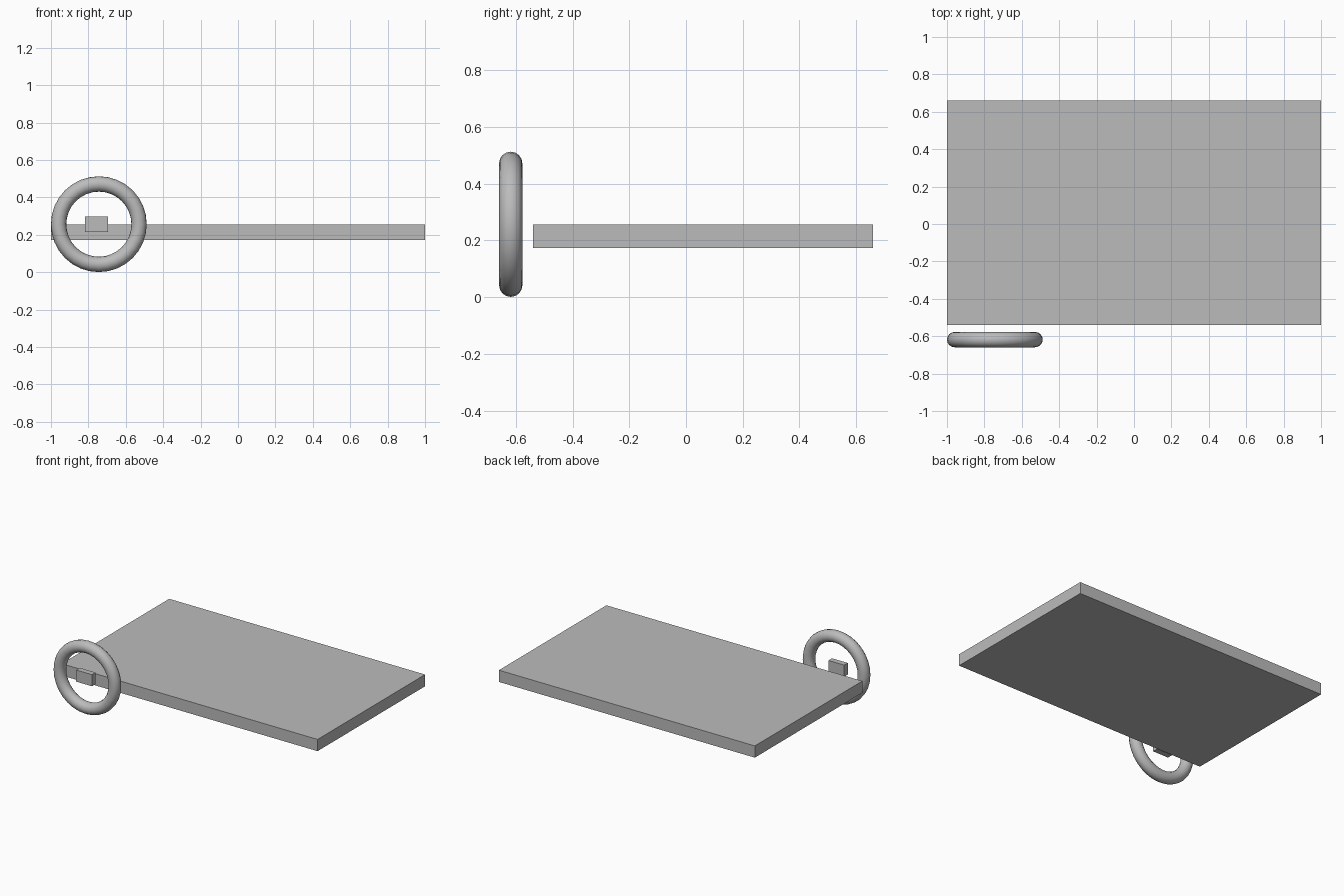
import bpy
import math

cube = bpy.data.objects.get("Cube")
if cube:
    bpy.data.objects.remove(cube, do_unlink=True)

# Single plain grey
grey = bpy.data.materials.new("plain grey")
grey.use_nodes = True
colour = (0.5, 0.5, 0.5, 1)
grey.diffuse_color = colour
grey.node_tree.nodes["Principled BSDF"].inputs["Base Color"].default_value = colour

RING_X, RING_Y, RING_Z = -0.744, -0.618, 0.257


def box(name, centre, size):
    bpy.ops.mesh.primitive_cube_add(size=1, location=centre)
    obj = bpy.context.object
    obj.name = name
    obj.scale = size
    bpy.ops.object.transform_apply(location=False, rotation=False, scale=True)
    obj.data.materials.append(grey)
    return obj


# Flat board
box("board", (0, 0.06, 0.214), (2, 1.2, 0.083))

# Small block floating in the middle of the ring
box("hub_block", (-0.756, RING_Y, 0.256), (0.123, 0.04, 0.082))

# Upright ring in front of the board
bpy.ops.mesh.primitive_torus_add(
    location=(RING_X, RING_Y, RING_Z), rotation=(math.pi / 2, 0, 0),
    major_radius=0.215, minor_radius=0.041, major_segments=32, minor_segments=16)
ring = bpy.context.object
ring.name = "ring"
ring.data.materials.append(grey)
bpy.ops.object.shade_smooth_by_angle(angle=math.radians(40))
